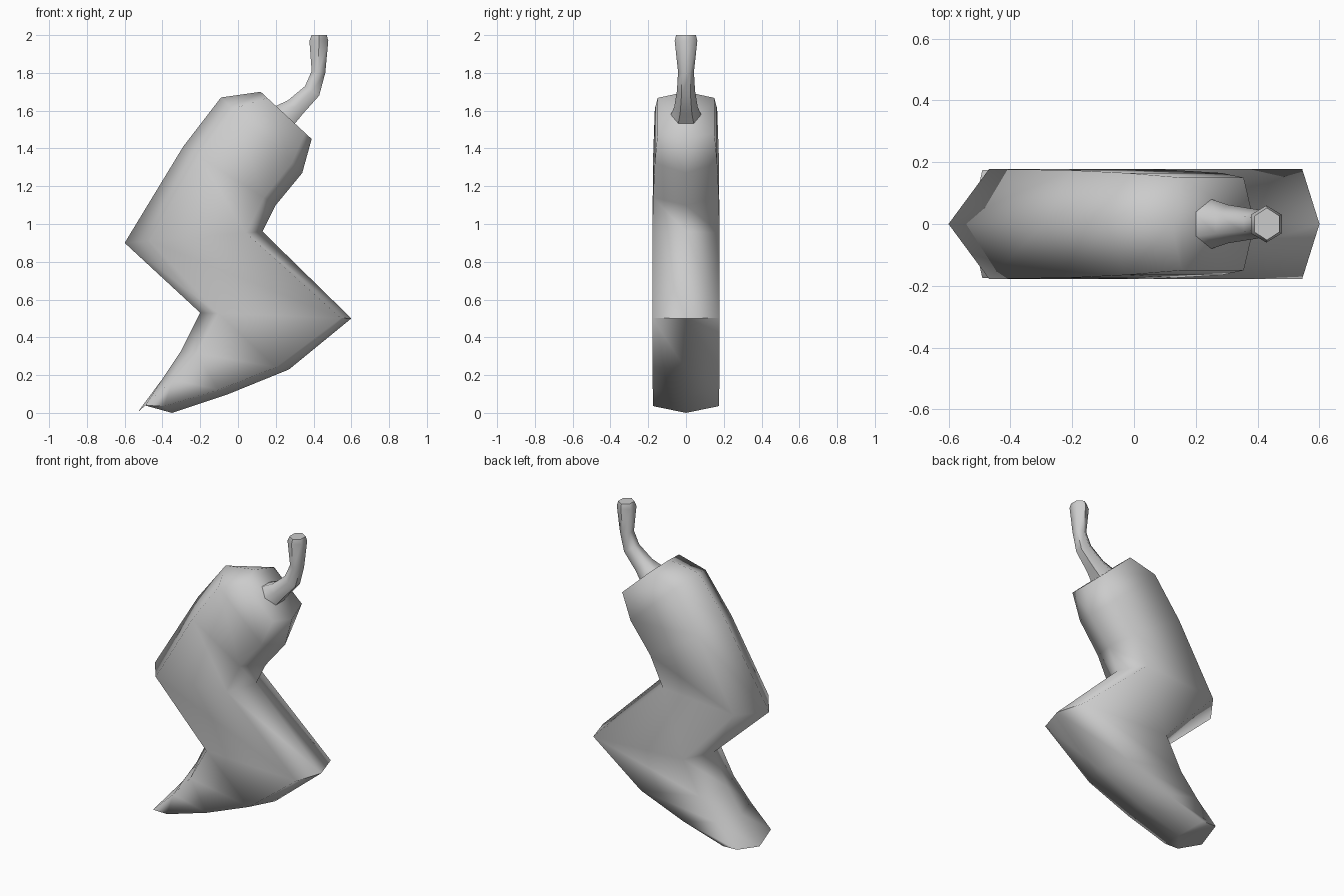
import bpy, bmesh, math
from mathutils import Vector

if "Cube" in bpy.data.objects:
    bpy.data.objects.remove(bpy.data.objects["Cube"])


def loft(name, rings, smooth_angle):
    """Skin a list of six-point rings and cap both ends."""
    bm = bmesh.new()
    loops = [[bm.verts.new(p) for p in ring] for ring in rings]
    for a, b in zip(loops, loops[1:]):
        n = len(a)
        for i in range(n):
            j = (i + 1) % n
            bm.faces.new((a[i], a[j], b[j], b[i]))
    bm.faces.new(loops[0])
    bm.faces.new(loops[-1])
    bmesh.ops.recalc_face_normals(bm, faces=bm.faces)
    mesh = bpy.data.meshes.new(name)
    bm.to_mesh(mesh)
    bm.free()
    obj = bpy.data.objects.new(name, mesh)
    bpy.context.collection.objects.link(obj)
    bpy.ops.object.select_all(action='DESELECT')
    obj.select_set(True)
    bpy.context.view_layer.objects.active = obj
    bpy.ops.object.shade_smooth_by_angle(angle=math.radians(smooth_angle))
    return obj


def ring(left, right, half_depth, profile, lift=0.0):
    """Place a (t, v) profile between two side-outline points (x, z)."""
    a = Vector((left[0], 0, left[1]))
    b = Vector((right[0], 0, right[1]))
    return [a.lerp(b, t) + Vector((0, v * half_depth, lift * abs(v)))
            for t, v in profile]


def body_profile(f, g):
    # flat sides with a shallow point at each end
    return [(0, 0), (f, -1), (1 - g, -1), (1, 0), (1 - g, 1), (f, 1)]


STEM_PROFILE = [(0, -.5), (.5, -1), (1, -.5), (1, .5), (.5, 1), (0, .5)]

# zigzag pepper body: left point, right point, half depth, corner insets, lift
body = [
    ((.12, 1.70), (.39, 1.45), .150, .13, .13, 0),
    ((-.09, 1.67), (.34, 1.27), .165, .15, .13, 0),
    ((-.29, 1.41), (.20, 1.10), .174, .17, .13, 0),
    ((-.60, .90), (.13, .96), .178, .18, .12, 0),
    ((-.20, .53), (.60, .50), .178, .12, .07, 0),
    ((-.30, .33), (.27, .23), .177, .14, .12, 0),
    ((-.40, .18), (-.05, .10), .176, .16, .15, .01),
    ((-.53, .005), (-.35, 0), .175, .22, .22, .035),
]
loft("pepper_body",
     [ring(l, r, d, body_profile(f, g), up) for l, r, d, f, g, up in body], 82)

# curved six-sided stem: left point, right point, half depth
stem = [
    ((.19, 1.62), (.30, 1.53), .082),
    ((.265, 1.655), (.345, 1.585), .062),
    ((.355, 1.73), (.43, 1.68), .048),
    ((.39, 1.81), (.462, 1.80), .042),
    ((.378, 1.97), (.478, 1.97), .060),
    ((.390, 2.00), (.470, 2.00), .052),
]
loft("pepper_stem", [ring(l, r, d, STEM_PROFILE) for l, r, d in stem], 60)
